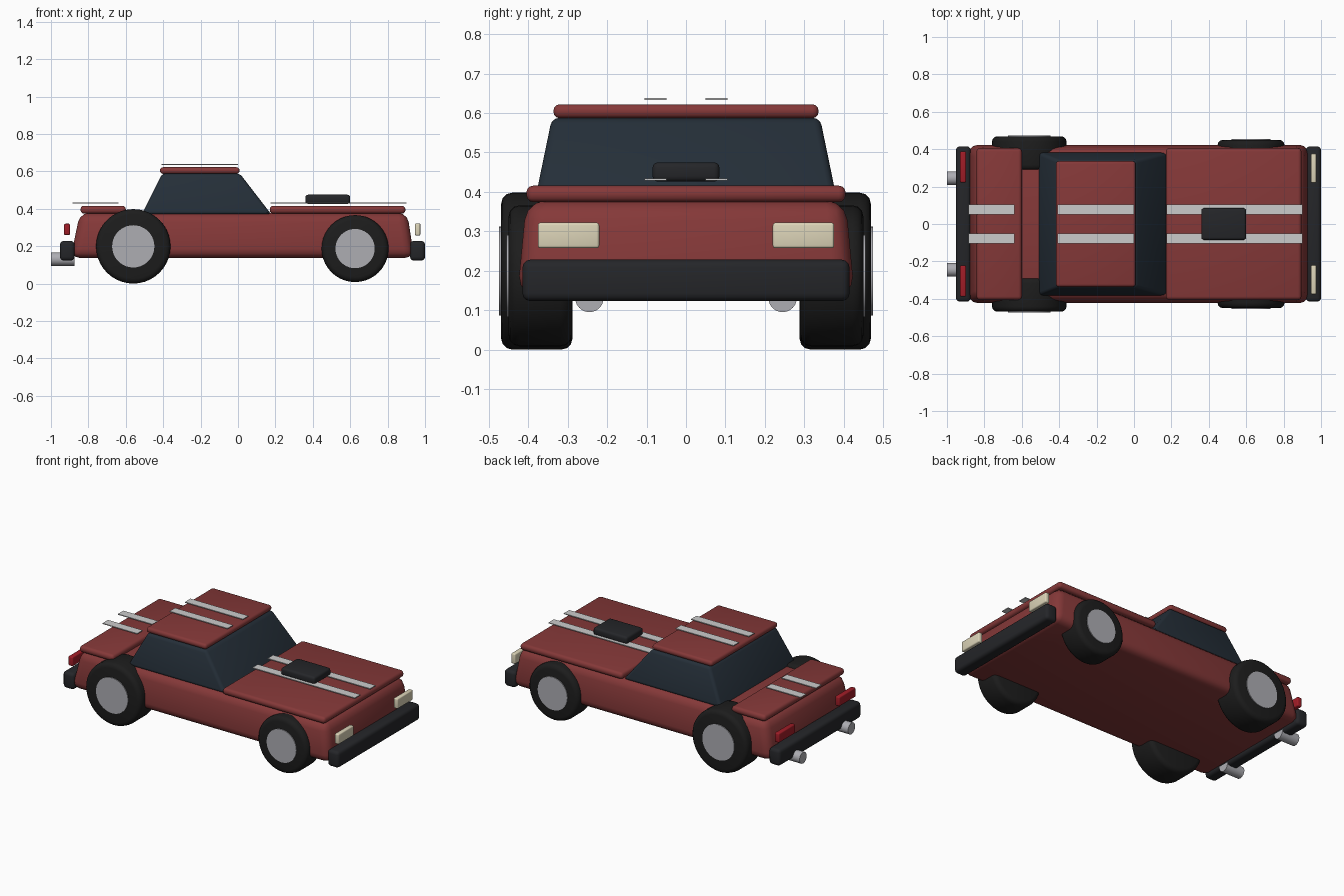
import bpy, bmesh, math

if "Cube" in bpy.data.objects:
    bpy.data.objects.remove(bpy.data.objects["Cube"])

def mat(name, r, g, b):
    m = bpy.data.materials.new(name)
    m.diffuse_color = (r, g, b, 1)
    m.use_nodes = True
    m.node_tree.nodes["Principled BSDF"].inputs["Base Color"].default_value = m.diffuse_color
    return m

RED = mat("red_paint", 0.235, 0.04, 0.04)
GLASS = mat("dark_glass", 0.018, 0.028, 0.04)
BLACK = mat("black_trim", 0.018, 0.019, 0.022)
RUBBER = mat("rubber", 0.012, 0.012, 0.012)
CREAM = mat("lamp_cream", 0.72, 0.66, 0.48)
LAMP = mat("lamp_red", 0.35, 0.012, 0.02)
METAL = mat("metal", 0.42, 0.42, 0.45)
WHITE = mat("stripe_white", 0.65, 0.65, 0.65)

def finish(name, bm, material, bevel, segments=3):
    bmesh.ops.recalc_face_normals(bm, faces=bm.faces)
    if bevel:
        sharp = [e for e in bm.edges if e.calc_face_angle(0) > math.radians(30)]
        bmesh.ops.bevel(bm, geom=sharp, offset=bevel, segments=segments,
                        profile=0.5, affect='EDGES', clamp_overlap=True)
    me = bpy.data.meshes.new(name)
    bm.to_mesh(me)
    bm.free()
    me.materials.append(material)
    ob = bpy.data.objects.new(name, me)
    bpy.context.collection.objects.link(ob)
    bpy.ops.object.select_all(action='DESELECT')
    ob.select_set(True)
    bpy.context.view_layer.objects.active = ob
    bpy.ops.object.shade_smooth_by_angle(angle=math.radians(35))
    return ob

def block(name, x, y, z, material, bevel=0.0, top_x=None, top_y=None):
    """Box from (min, max) ranges, optionally tapered to another top rectangle."""
    bm = bmesh.new()
    rings = []
    for h, xr, yr in ((z[0], x, y), (z[1], top_x or x, top_y or y)):
        rings.append([bm.verts.new((px, py, h)) for px, py in
                      ((xr[0], yr[0]), (xr[1], yr[0]), (xr[1], yr[1]), (xr[0], yr[1]))])
    lo, hi = rings
    bm.faces.new(lo[::-1])
    bm.faces.new(hi)
    for i in range(4):
        j = (i + 1) % 4
        bm.faces.new((lo[i], lo[j], hi[j], hi[i]))
    return finish(name, bm, material, bevel)

def rod(name, center, radius, length, axis, material, bevel=0.0):
    """Cylinder lying along x or y."""
    bm = bmesh.new()
    bmesh.ops.create_cone(bm, cap_ends=True, segments=40, radius1=radius,
                          radius2=radius, depth=length)
    if bevel:
        rims = [e for e in bm.edges if e.calc_face_angle(0) > 1]
        bmesh.ops.bevel(bm, geom=rims, offset=bevel, segments=3, profile=0.5,
                        affect='EDGES')
    ob = finish(name, bm, material, 0)
    ob.rotation_euler = (math.pi / 2, 0, 0) if axis == 'y' else (0, math.pi / 2, 0)
    ob.location = center
    return ob

# Lower body, hood, boot lid
block("body", (-0.895, 0.942), (-0.428, 0.428), (0.137, 0.378), RED, 0.05,
      (-0.845, 0.905), (-0.405, 0.405))
block("hood", (0.17, 0.895), (-0.405, 0.405), (0.374, 0.416), RED, 0.018)
block("boot_lid", (-0.842, -0.60), (-0.405, 0.405), (0.374, 0.416), RED, 0.018)

# Cabin and roof
block("cabin_glass", (-0.515, 0.178), (-0.385, 0.385), (0.37, 0.588), GLASS, 0.018,
      (-0.405, 0.01), (-0.34, 0.34))
block("roof", (-0.417, 0.008), (-0.336, 0.336), (0.587, 0.622), RED, 0.015)

# Hood scoop and bumpers
block("hood_scoop", (0.36, 0.60), (-0.085, 0.085), (0.426, 0.475), BLACK, 0.014)
block("front_bumper", (0.92, 1.0), (-0.415, 0.415), (0.123, 0.228), BLACK, 0.02)
block("rear_bumper", (-0.952, -0.873), (-0.415, 0.415), (0.123, 0.228), BLACK, 0.02)

for s, side in ((-1, "right"), (1, "left")):
    # Racing stripes
    y = tuple(sorted((s * 0.05, s * 0.105)))
    for part, x, z in (("hood", (0.175, 0.90), 0.429), ("roof", (-0.41, 0.0), 0.633),
                       ("boot", (-0.885, -0.64), 0.429)):
        block(f"{part}_stripe_{side}", x, y, (z, z + 0.005), WHITE)

    # Lamps
    y = tuple(sorted((s * 0.22, s * 0.376)))
    block("headlight_" + side, (0.946, 0.975), y, (0.257, 0.322), CREAM, 0.007)
    y = tuple(sorted((s * 0.222, s * 0.388)))
    block("tail_light_" + side, (-0.93, -0.898), y, (0.26, 0.32), LAMP, 0.007)

    # Exhaust pipes
    rod("exhaust_" + side, (-0.937, s * 0.245, 0.131), 0.036, 0.126, 'x', METAL)

    # Wheels: larger at the rear
    for end, x, z, r, hub, inner, outer in (("rear", -0.56, 0.199, 0.199, 0.113, 0.288, 0.469),
                                            ("front", 0.626, 0.187, 0.179, 0.105, 0.29, 0.45)):
        rod(f"{end}_tyre_{side}", (x, s * (inner + outer) / 2, z), r, outer - inner,
            'y', RUBBER, 0.028)
        rod(f"{end}_hub_{side}", (x, s * (outer - 0.02), z), hub, 0.05, 'y', METAL)
